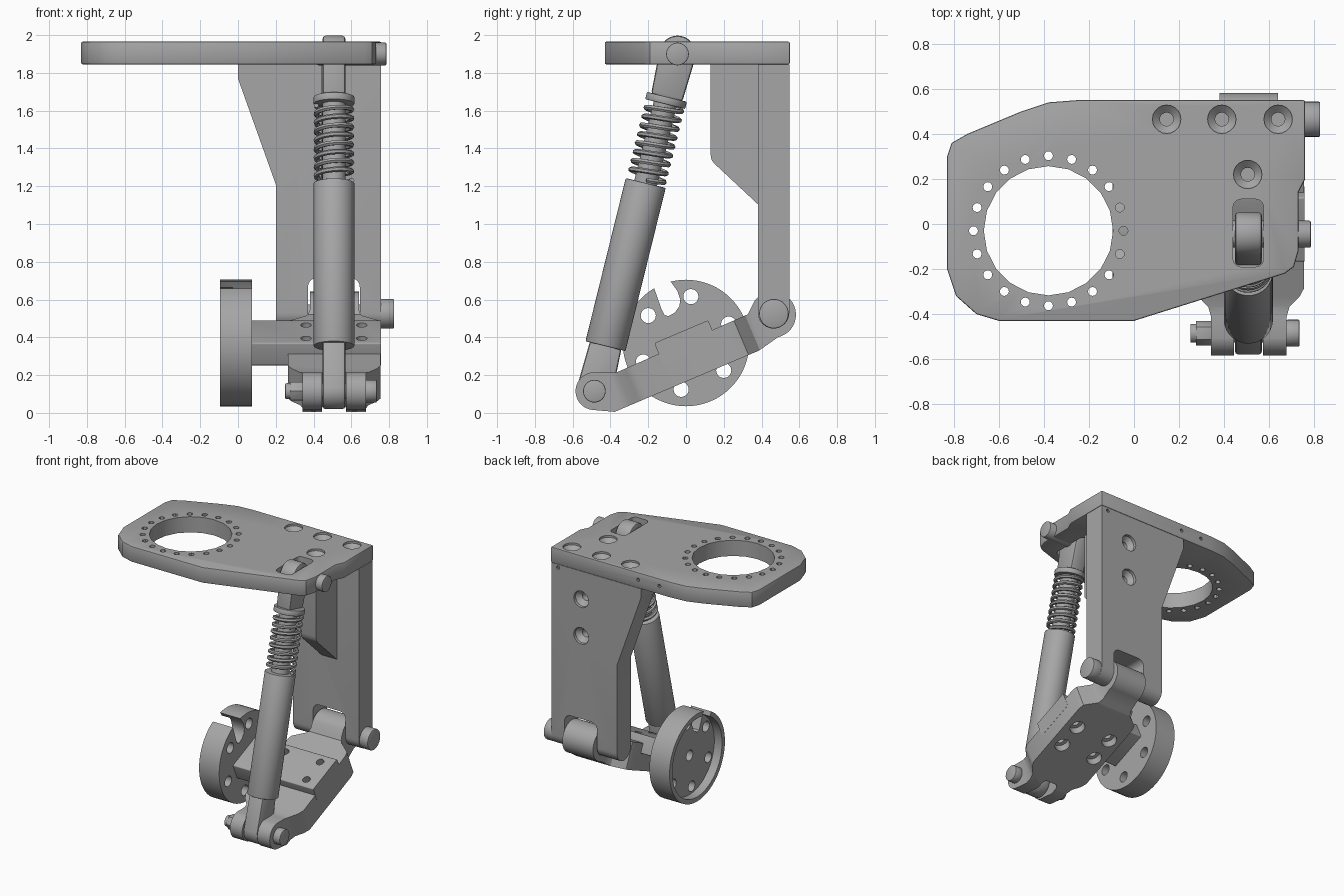
import bpy, bmesh, math
from mathutils import Matrix, Vector

if "Cube" in bpy.data.objects:
    bpy.data.objects.remove(bpy.data.objects["Cube"])

GREY = (0.38, 0.38, 0.38, 1)
metal = bpy.data.materials.new("grey metal")
metal.use_nodes = True
metal.diffuse_color = GREY
metal.node_tree.nodes["Principled BSDF"].inputs["Base Color"].default_value = GREY
parts = []

# Which axis a profile is extruded along: (a, b, depth) -> xyz
AXES = {"x": lambda a, b, d: (d, a, b), "y": lambda a, b, d: (a, d, b), "z": lambda a, b, d: (a, b, d)}


def finish(name, bm, keep=True):
    bmesh.ops.recalc_face_normals(bm, faces=bm.faces)
    mesh = bpy.data.meshes.new(name)
    bm.to_mesh(mesh)
    bm.free()
    mesh.materials.append(metal)
    ob = bpy.data.objects.new(name, mesh)
    bpy.context.collection.objects.link(ob)
    if keep:
        parts.append(ob)
    return ob


def loft(bm, axis, rings):
    """Closed solid through (profile, depth) rings of equal point count."""
    loops = [[bm.verts.new(AXES[axis](a, b, d)) for a, b in pts] for pts, d in rings]
    for lo, hi in zip(loops, loops[1:]):
        for i in range(len(lo)):
            j = (i + 1) % len(lo)
            bm.faces.new((lo[i], lo[j], hi[j], hi[i]))
    bm.faces.new(loops[0])
    bm.faces.new(loops[-1])


def arc(a, b, r, start=0, end=360, n=32):
    count = n if end - start == 360 else n + 1
    angles = [math.radians(start + (end - start) * i / n) for i in range(count)]
    return [(a + r * math.cos(t), b + r * math.sin(t)) for t in angles]


def rounded(a0, b0, a1, b1, r):
    corners = [(a1 - r, b1 - r), (a0 + r, b1 - r), (a0 + r, b0 + r), (a1 - r, b0 + r)]
    return [p for i, (a, b) in enumerate(corners) for p in arc(a, b, r, 90 * i, 90 * i + 90, 5)]


def prism(name, pts, axis, lo, hi, bevel=0, keep=True):
    bm = bmesh.new()
    loft(bm, axis, [(pts, lo), (pts, hi)])
    ob = finish(name, bm, keep)
    if bevel:
        mod = ob.modifiers.new("edge", "BEVEL")
        mod.width, mod.segments, mod.limit_method, mod.angle_limit = bevel, 2, "ANGLE", 1.0
        bake(ob)
    return ob


def holes(axis, centres, rings, n=20):
    """Cutter of round holes; rings are (radius, depth) pairs."""
    bm = bmesh.new()
    for a, b in centres:
        loft(bm, axis, [(arc(a, b, r, n=n), d) for r, d in rings])
    return finish("cutter", bm, False)


def bake(ob):
    graph = bpy.context.evaluated_depsgraph_get()
    mesh = bpy.data.meshes.new_from_object(ob.evaluated_get(graph))
    ob.modifiers.clear()
    ob.data = mesh


def boolean(ob, *cutters, mode="DIFFERENCE"):
    for c in cutters:
        mod = ob.modifiers.new("cut", "BOOLEAN")
        mod.object, mod.operation, mod.solver = c, mode, "EXACT"
        bake(ob)
        bpy.data.objects.remove(c)


def pin(name, y, z, r, lo, hi, n=32, bevel=0.006):
    return prism(name, arc(y, z, r, n=n), "x", lo, hi, bevel)


# Top plate with ring opening, bolt circle, countersunk screws and shock slot
outline = [(-.83, .3), (-.81, .36), (-.74, .4), (-.5, .5), (-.38, .54), (-.25, .55), (.76, .55), (.76, .2),
           (.73, .14), (.73, -.12), (.71, -.19), (.67, -.22), (.0, -.43), (-.6, -.43), (-.7, -.4),
           (-.79, -.32), (-.83, -.2)]
plate = prism("top_plate", outline, "z", 1.845, 1.965, 0.008)
boolean(plate,
        holes("z", [(-.38, -.03)], [(.287, 1.7), (.287, 2.1)]),
        holes("z", arc(-.38, -.03, .333, n=20), [(.02, 1.7), (.02, 2.1)], 12),
        holes("z", [(.145, .465), (.39, .465), (.64, .465), (.505, .22)],
              [(.03, 1.86), (.03, 1.92), (.063, 1.95), (.063, 2.1)]),
        prism("cutter", rounded(.44, -.19, .575, .11, .035), "z", 1.7, 2.1, keep=False),
        holes("y", [(.02, 1.91), (-.16, 1.91)], [(.013, .5), (.013, .7)], 10))

# Rear upright: tapered panel, round foot, slot for the arm hub
front = [(.0, 1.845), (.0, 1.77), (.2, 1.21), (.2, .3), (.757, .3), (.757, 1.845)]
upright = prism("rear_upright", front, "y", .38, .547)
foot = arc(.4635, .53, .0835, 180, 360, 16) + [(.547, 2), (.38, 2)]
boolean(upright, prism("cutter", foot, "x", -.2, 1, keep=False), mode="INTERSECT")
boolean(upright,
        prism("cutter", rounded(.37, .2, .645, .715, .05), "y", .2, .8, keep=False),
        holes("y", [(.505, 1.63), (.505, 1.35)], [(.03, .44), (.03, .49), (.063, .525), (.063, .6)]),
        holes("y", [(.7, 1.82)], [(.013, .5), (.013, .7)], 10))
prism("stiffening_rib", [(.385, 1.845), (.385, 1.1), (.15, 1.32), (.135, 1.34), (.13, 1.37), (.13, 1.845)],
      "x", .44, .57)

# Swing arm, shaped in its own tilted frame by crossing a side and a plan profile
tilt = Matrix.Translation((0, 0, .37)) @ Matrix.Rotation(math.radians(23), 4, "X")
side = (arc(-.546, -.045, .1, 80, 240, 16) + [(-.49, -.188), (.34, -.188)]
        + arc(.482, -.042, .122, -100, 120, 24) + [(.36, .012), (-.4, 0)])
arm = prism("swing_arm", side, "x", .2, .8)
half = [(-.8, .168), (-.44, .168), (-.4, .18), (-.35, .225), (-.31, .245), (.24, .245), (.28, .235),
        (.32, .18), (.345, .145), (.38, .13), (.8, .13)]
plan = [(.51 + w, u) for u, w in half] + [(.51 - w, u) for u, w in reversed(half)]
boolean(arm, prism("cutter", plan, "z", -.5, .5, keep=False), mode="INTERSECT")
bolt_spots = [(x, u) for x in (.36, .655) for u in (-.09, .09)]
boolean(arm,
        prism("cutter", rounded(.445, -.9, .572, -.41, .03), "z", -.5, .5, keep=False),
        holes("z", bolt_spots, [(.055, -.3), (.055, -.13), (.028, -.13), (.028, .3)]))

# Axle block bridging the arm and the wheel mount
block = prism("axle_block", rounded(-.155, -.065, .155, .065, .008), "x", .07, .756)
boolean(block, holes("z", bolt_spots, [(.028, -.3), (.028, .3)]))
for ob in (arm, block):
    ob.data.transform(tilt)

# Wheel mount: shallow cup with a bolt ring and a hooked notch
mount = prism("wheel_mount", arc(0, .37, .335, n=64), "x", -.095, .075)
notch = [(-.19, .74), (-.165, .65), (-.13, .55), (-.115, .52), (-.095, .512), (-.06, .53), (-.035, .565),
         (-.03, .6), (-.045, .645), (-.085, .7), (-.085, .74)]
boolean(mount,
        holes("x", [(0, .37)], [(.3, -.2), (.3, -.03)], 64),
        holes("x", arc(0, .37, .247, 24, 384, 6)[:6] + [(0, .37)], [(.04, -.2), (.04, .2)]),
        prism("cutter", notch, "x", -.2, .2, keep=False))

# Shock absorber, upright along local z then leaned between its two pivots
low, high = Vector((.508, -.485, .115)), Vector((.508, -.045, 1.9))
span = (high - low).length
lean = Matrix.Translation(low) @ Matrix.Rotation(-math.atan2(high.y - low.y, high.z - low.z), 4, "X")
shock = [
    prism("shock_body", arc(0, 0, .109, n=40), "z", .245, 1.135, .006),
    prism("shock_rod", arc(0, 0, .062), "z", 1.1, 1.6),
    prism("spring_cap", arc(0, 0, .109, n=40), "z", 1.565, 1.605, .006),
    prism("lower_eye", arc(0, 0, .095, 180, 360, 20) + [(.085, .27), (-.085, .27)], "x", -.06, .06, .015),
    prism("upper_eye", arc(0, span, .097, 0, 180, 20) + [(-.085, 1.6), (.085, 1.6)], "x", -.06, .06, .015),
]

# Coil spring swept along a helix
curve = bpy.data.curves.new("coil_spring", "CURVE")
curve.dimensions, curve.bevel_depth, curve.bevel_resolution, curve.use_fill_caps = "3D", .014, 1, True
turns, steps = 8.5, 28
spline = curve.splines.new("POLY")
spline.points.add(int(turns * steps))
for i, p in enumerate(spline.points):
    a = 2 * math.pi * i / steps
    p.co = (.094 * math.cos(a), .094 * math.sin(a), 1.15 + .41 * i / (turns * steps), 1)
helix = bpy.data.objects.new("helix", curve)
bpy.context.collection.objects.link(helix)
bpy.context.view_layer.update()
coil_mesh = bpy.data.meshes.new_from_object(helix.evaluated_get(bpy.context.evaluated_depsgraph_get()))
bpy.data.objects.remove(helix)
coil_mesh.materials.clear()
coil_mesh.materials.append(metal)
spring = bpy.data.objects.new("coil_spring", coil_mesh)
bpy.context.collection.objects.link(spring)
parts.append(spring)
for ob in shock + [spring]:
    ob.data.transform(lean)

# Pivot pins, bolt heads and the lock nut
pin("upper_pivot_pin", high.y, high.z, .06, .42, .785)
pin("hub_pivot_bolt", .465, .525, .078, .74, .827)
pin("hub_pivot_pin", .465, .525, .05, .21, .75)
pin("lower_pivot_bolt", low.y, low.z, .06, .675, .735)
pin("lower_pivot_pin", low.y, low.z, .042, .25, .7)
pin("lock_nut", low.y, low.z, .056, .275, .345, n=6, bevel=.004)

# Smooth round surfaces while keeping edges crisp
bpy.ops.object.select_all(action="DESELECT")
for ob in parts:
    ob.select_set(True)
bpy.context.view_layer.objects.active = plate
bpy.ops.object.shade_smooth_by_angle(angle=math.radians(30))
